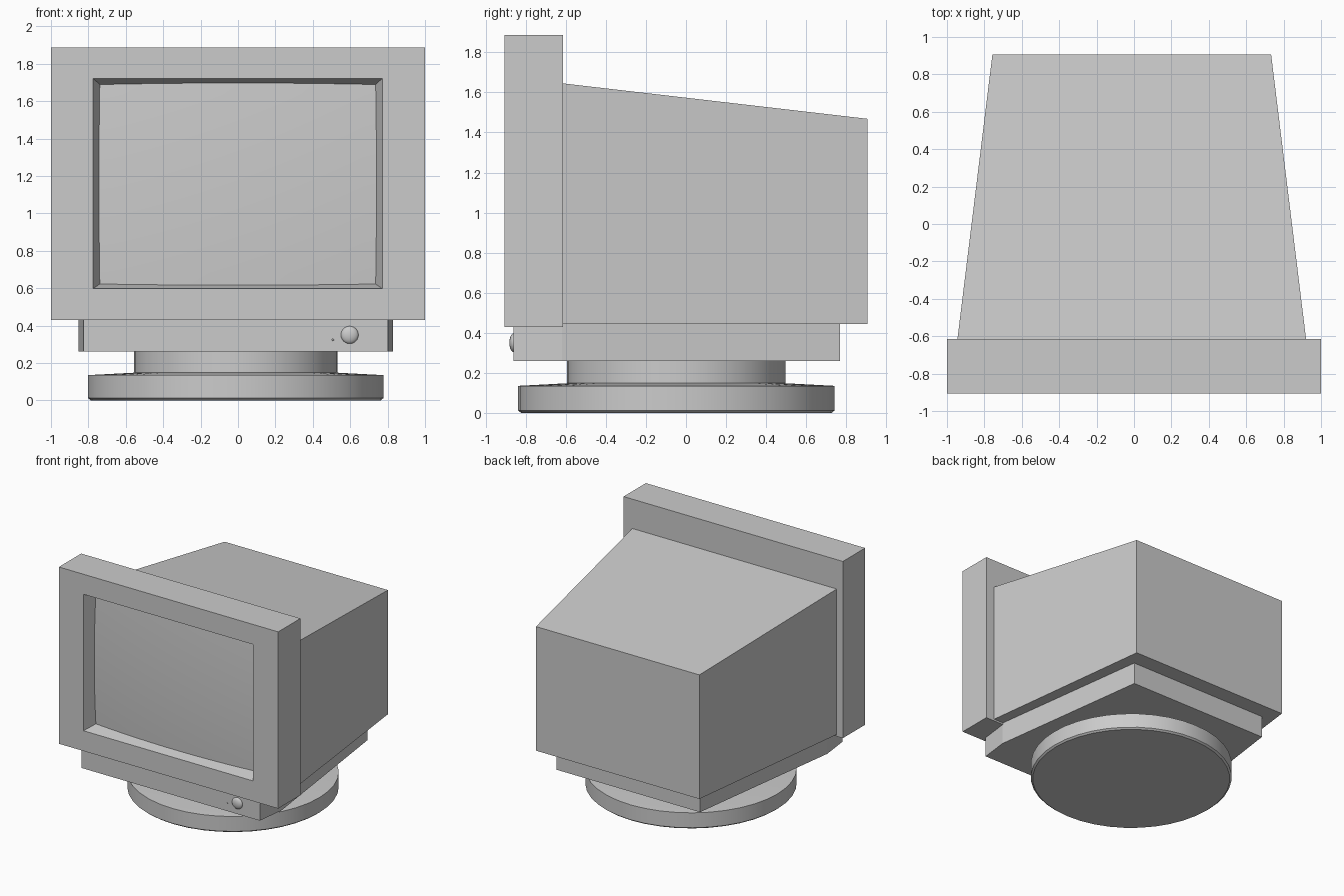
import bpy, bmesh
from math import cos, sin, pi, radians

if "Cube" in bpy.data.objects:
    bpy.data.objects.remove(bpy.data.objects["Cube"])

CX, CY = -0.012, -0.048   # the shell and foot sit slightly off centre


def make(name, bm, smooth=False):
    bmesh.ops.recalc_face_normals(bm, faces=bm.faces)
    me = bpy.data.meshes.new(name)
    bm.to_mesh(me)
    bm.free()
    ob = bpy.data.objects.new(name, me)
    bpy.context.collection.objects.link(ob)
    if smooth:
        bpy.ops.object.select_all(action='DESELECT')
        bpy.context.view_layer.objects.active = ob
        ob.select_set(True)
        bpy.ops.object.shade_smooth_by_angle(angle=radians(30))
    return ob


def loft(name, rings, cap_start=True, cap_end=True, smooth=False):
    """Bridge matching closed rings of points and cap the ends."""
    bm = bmesh.new()
    loops = [[bm.verts.new(p) for p in r] for r in rings]
    n = len(loops[0])
    for a, b in zip(loops, loops[1:]):
        for i in range(n):
            j = (i + 1) % n
            bm.faces.new((a[i], a[j], b[j], b[i]))
    if cap_start:
        bm.faces.new(loops[0])
    if cap_end:
        bm.faces.new(loops[-1])
    return make(name, bm, smooth)


def rect(x0, x1, z0, z1, y):
    return [(x0, y, z0), (x1, y, z0), (x1, y, z1), (x0, y, z1)]


def lathe(name, profile, sides=40):
    rings = [[(CX + r * cos(2 * pi * i / sides), CY + r * sin(2 * pi * i / sides), z)
              for i in range(sides)] for r, z in profile]
    return loft(name, rings, smooth=True)


def button(name, loc, scale, segs):
    bm = bmesh.new()
    bmesh.ops.create_uvsphere(bm, u_segments=segs, v_segments=segs // 2, radius=1)
    bmesh.ops.scale(bm, vec=scale, verts=bm.verts)
    bmesh.ops.translate(bm, vec=loc, verts=bm.verts)
    return make(name, bm, True)


# Front bezel with a tapered recess, left open behind the glass
loft("front_bezel", [
    rect(-1, 1, 0.43, 1.887, -0.615),
    rect(-1, 1, 0.43, 1.887, -0.905),
    rect(-0.775, 0.772, 0.597, 1.722, -0.905),
    rect(-0.735, 0.732, 0.625, 1.685, -0.785)], cap_end=False)

# Bulging glass screen
bm = bmesh.new()
bmesh.ops.create_grid(bm, x_segments=20, y_segments=16, size=1)
for v in bm.verts:
    x, z = v.co.x * 0.745, v.co.y * 0.545
    v.co = (x, -0.838 + 0.05 * (x * x + z * z), z + 1.158)
for f in bm.faces:
    f.normal_update()
screen = make("screen", bm, True)
if screen.data.polygons[0].normal.y > 0:
    screen.data.flip_normals()

# Tapering rear housing
loft("rear_housing", [
    rect(CX - 0.932, CX + 0.932, 0.445, 1.645, -0.615),
    rect(CX - 0.745, CX + 0.745, 0.445, 1.468, 0.907)])

# Lower chassis, widest just behind the bezel
half = [(0.813, -0.86), (0.842, -0.62), (0.655, 0.77)]
plan = half + [(-x, y) for x, y in reversed(half)]
loft("lower_chassis", [[(CX + x, y, z) for x, y in plan] for z in (0.26, 0.446)])

# Swivel neck and round foot
lathe("swivel_neck", [(0.545, 0.138), (0.545, 0.262)])
lathe("round_foot", [(0.775, 0), (0.79, 0.012), (0.79, 0.135), (0.545, 0.148)])

# Power button and indicator light
button("power_button", (0.597, -0.86, 0.35), (0.047, 0.022, 0.047), 24)
button("indicator_light", (0.507, -0.86, 0.324), (0.006, 0.005, 0.006), 8)
